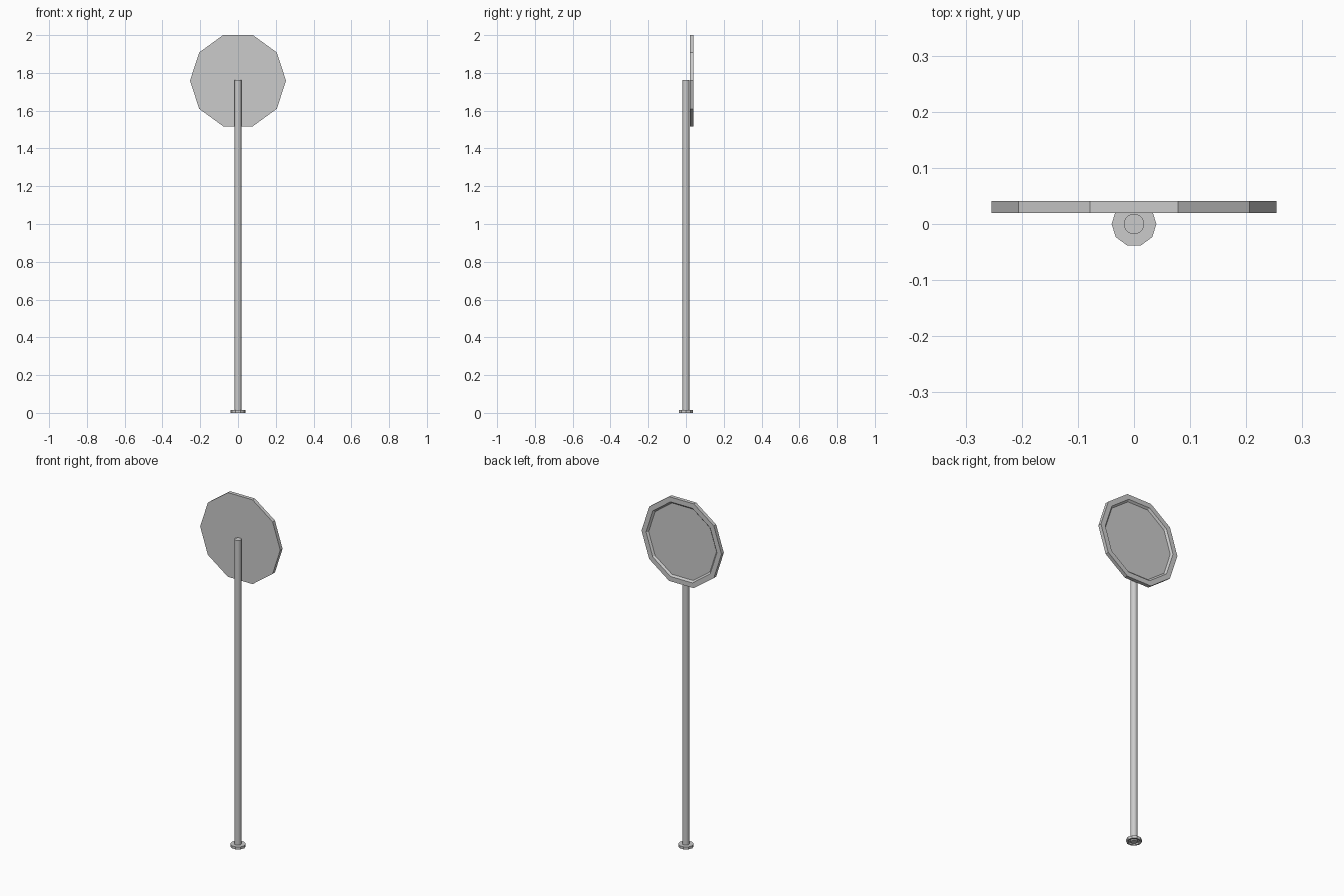
import bpy, bmesh, math

if "Cube" in bpy.data.objects:
    bpy.data.objects.remove(bpy.data.objects["Cube"])

def new_object(name, bm):
    bmesh.ops.recalc_face_normals(bm, faces=bm.faces)
    me = bpy.data.meshes.new(name)
    bm.to_mesh(me)
    bm.free()
    ob = bpy.data.objects.new(name, me)
    bpy.context.collection.objects.link(ob)
    return ob

def stack(name, profile, sides, place):
    """Rings of (radius, height) joined in order, capped at both ends."""
    bm = bmesh.new()
    rings = []
    for r, h in profile:
        rings.append([bm.verts.new(place(r * math.cos(2 * math.pi * i / sides),
                                         r * math.sin(2 * math.pi * i / sides), h))
                      for i in range(sides)])
    for a, b in zip(rings, rings[1:]):
        for i in range(sides):
            j = (i + 1) % sides
            bm.faces.new((a[i], a[j], b[j], b[i]))
    bm.faces.new(rings[0])
    bm.faces.new(rings[-1])
    return new_object(name, bm)

def upright(u, v, h):
    return (u, v, h)

def facing_back(u, v, h):
    return (u, h, 1.759 + v)

# ten-sided sign plate with a recessed panel on the back
stack("sign_plate", [(0.254, 0.02), (0.254, 0.041), (0.225, 0.041), (0.215, 0.031)],
      10, facing_back)

# round pole
pole = stack("pole", [(0.018, 0.0), (0.018, 1.762)], 32, upright)
bpy.context.view_layer.objects.active = pole
pole.select_set(True)
bpy.ops.object.shade_smooth_by_angle()

# foot flange with a hollow underside
stack("foot_flange", [(0.018, 0.015), (0.04, 0.015), (0.04, 0.0), (0.031, 0.0), (0.029, 0.008),
                      (0.018, 0.008)], 10, upright)
